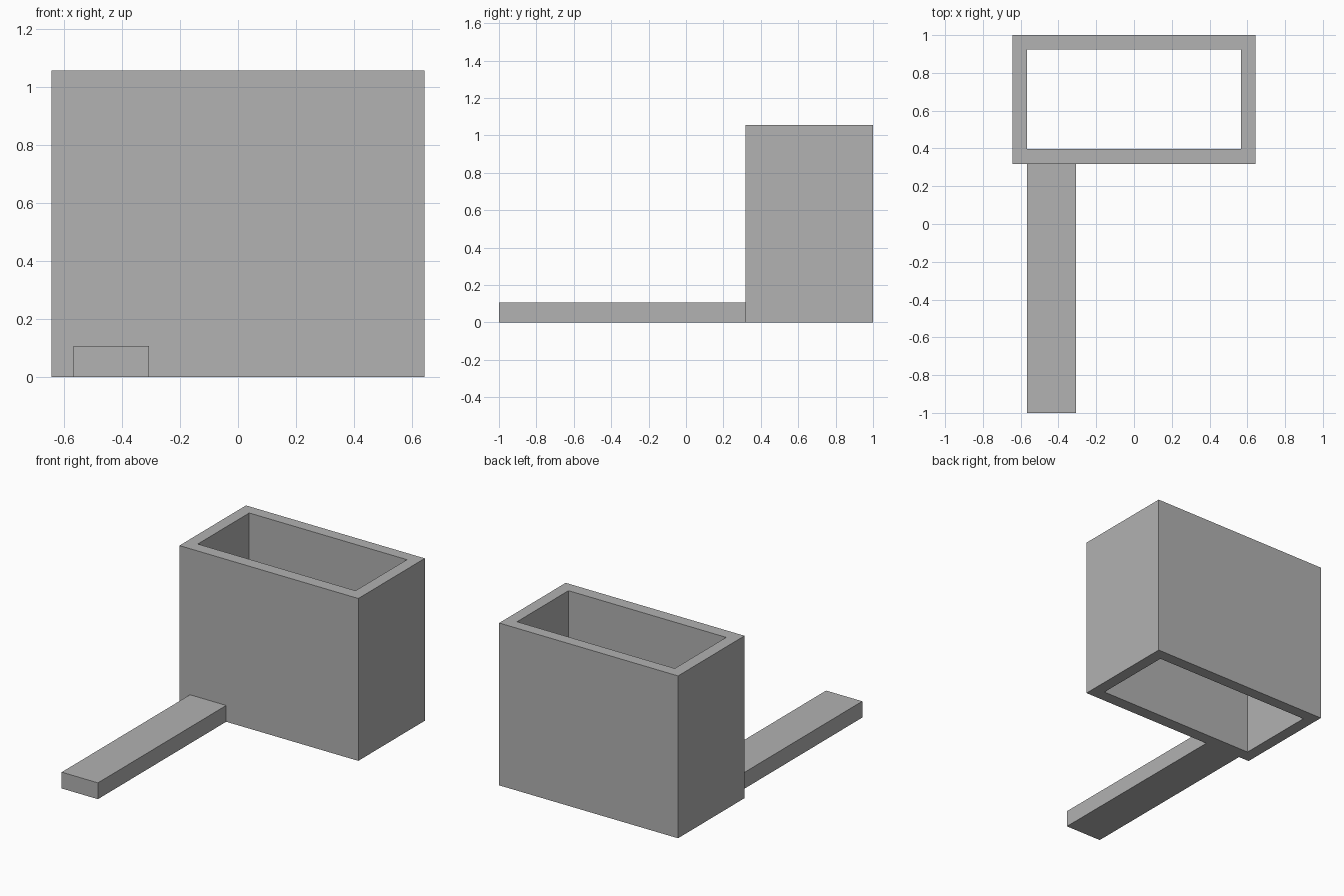
import bpy
import bmesh

cube = bpy.data.objects.get("Cube")
if cube:
    bpy.data.objects.remove(cube, do_unlink=True)

grey = bpy.data.materials.new("plain grey")
grey.use_nodes = True
grey.diffuse_color = (0.445, 0.445, 0.445, 1)
grey.node_tree.nodes["Principled BSDF"].inputs["Base Color"].default_value = grey.diffuse_color


def finish(name, bm):
    bmesh.ops.recalc_face_normals(bm, faces=bm.faces)
    mesh = bpy.data.meshes.new(name)
    bm.to_mesh(mesh)
    bm.free()
    mesh.materials.append(grey)
    obj = bpy.data.objects.new(name, mesh)
    bpy.context.collection.objects.link(obj)
    return obj


def rectangle(bm, x0, x1, y0, y1):
    return [bm.verts.new((x, y, 0)) for x, y in ((x0, y0), (x1, y0), (x1, y1), (x0, y1))]


def extrude_up(bm, height):
    result = bmesh.ops.extrude_face_region(bm, geom=bm.faces[:], use_keep_orig=True)
    verts = [v for v in result["geom"] if isinstance(v, bmesh.types.BMVert)]
    bmesh.ops.translate(bm, verts=verts, vec=(0, 0, height))


# Rectangular sleeve, open at the top and the bottom
bm = bmesh.new()
outer = rectangle(bm, -0.643, 0.643, 0.317, 1.0)
inner = rectangle(bm, -0.567, 0.567, 0.397, 0.925)
for i in range(4):
    j = (i + 1) % 4
    bm.faces.new((outer[i], outer[j], inner[j], inner[i]))
extrude_up(bm, 1.055)
finish("open_sleeve", bm)

# Flat bar reaching forward from the foot of the sleeve
bm = bmesh.new()
bm.faces.new(rectangle(bm, -0.567, -0.307, -1.0, 0.317))
extrude_up(bm, 0.106)
finish("front_bar", bm)
